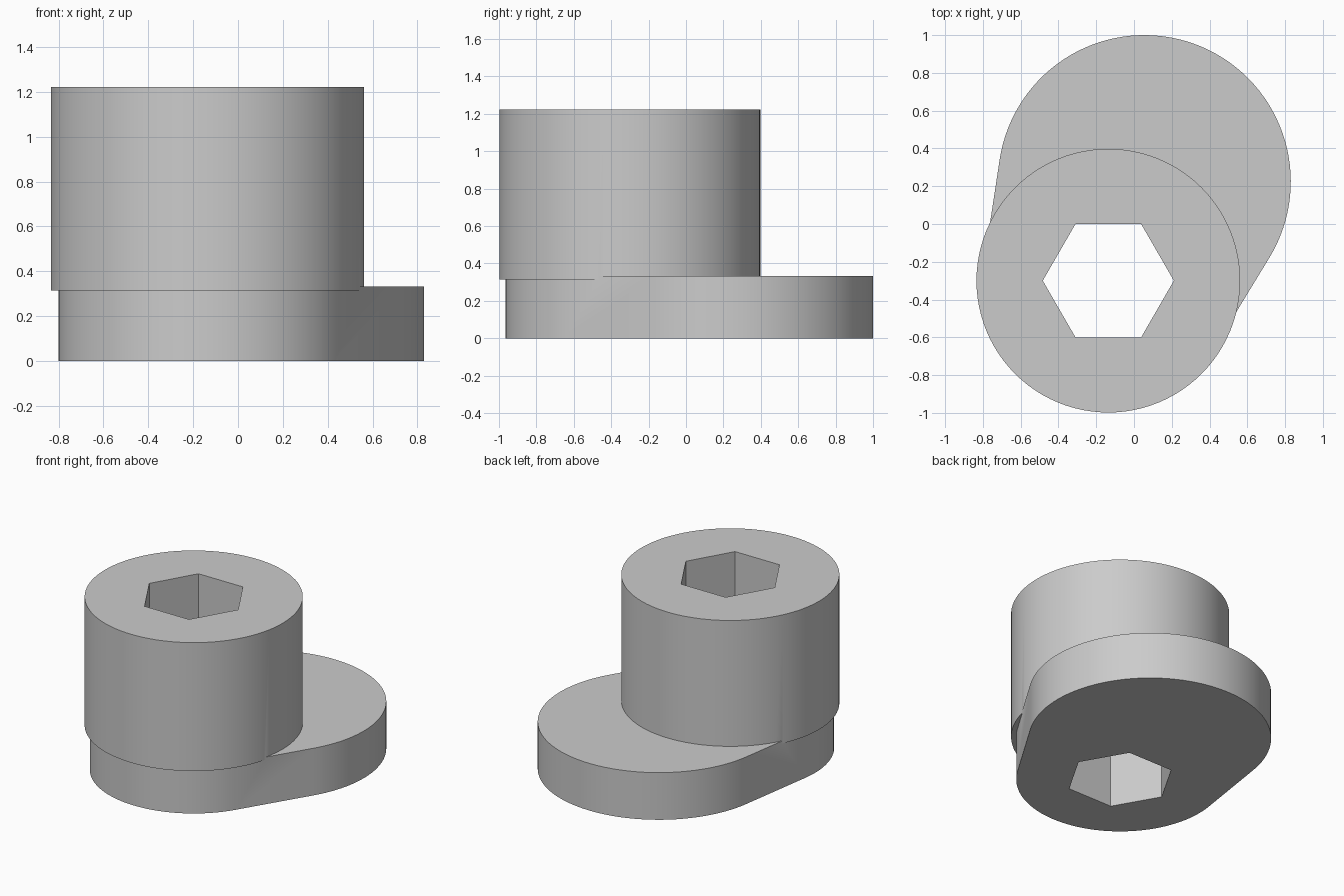
import bpy
import bmesh
from math import cos, sin, pi, asin, atan2
from mathutils import Vector

cube = bpy.data.objects.get("Cube")
if cube:
    bpy.data.objects.remove(cube, do_unlink=True)

BORE = Vector((-0.136, -0.30))   # axis of the boss and hex hole
LOBE = Vector((0.055, 0.225))    # centre of the large flange end
BOSS_R, SMALL_R, LOBE_R, HEX_R = 0.698, 0.665, 0.775, 0.347
BOSS_Z, BASE_TOP, TOP = 0.315, 0.333, 1.222

grey = bpy.data.materials.new("plain grey")
grey.use_nodes = True
colour = (0.6, 0.6, 0.6, 1)
grey.diffuse_color = colour
grey.node_tree.nodes["Principled BSDF"].inputs["Base Color"].default_value = colour


def arc(centre, radius, start, end, steps):
    angles = [start + (end - start) * i / steps for i in range(steps + 1)]
    return [centre + radius * Vector((cos(a), sin(a))) for a in angles]


def prism(name, outline, bottom, top):
    """Extrude a flat counterclockwise outline between two heights."""
    bm = bmesh.new()
    face = bm.faces.new([bm.verts.new((p.x, p.y, bottom)) for p in outline])
    ext = bmesh.ops.extrude_face_region(bm, geom=[face])["geom"]
    verts = [g for g in ext if isinstance(g, bmesh.types.BMVert)]
    bmesh.ops.translate(bm, verts=verts, vec=(0, 0, top - bottom))
    bmesh.ops.recalc_face_normals(bm, faces=bm.faces)
    mesh = bpy.data.meshes.new(name)
    bm.to_mesh(mesh)
    bm.free()
    mesh.materials.append(grey)
    obj = bpy.data.objects.new(name, mesh)
    bpy.context.collection.objects.link(obj)
    return obj


# Flange: two unequal round ends joined by tangent sides
axis = LOBE - BORE
heading = atan2(axis.y, axis.x)
lean = pi / 2 + asin((LOBE_R - SMALL_R) / axis.length)
outline = arc(LOBE, LOBE_R, heading - lean, heading + lean, 64)
outline += arc(BORE, SMALL_R, heading + lean, heading - lean + 2 * pi, 48)
body = prism("offset_bushing", outline, 0, BASE_TOP)

# Round boss, then the hexagonal through hole
boss = prism("boss", arc(BORE, BOSS_R, 0, 2 * pi, 96)[:-1], BOSS_Z, TOP)
hole = prism("hex_cutter", arc(BORE, HEX_R, 0, 2 * pi, 6)[:-1], -0.2, TOP + 0.2)

bpy.ops.object.select_all(action="DESELECT")
bpy.context.view_layer.objects.active = body
body.select_set(True)
for helper, operation in ((boss, "UNION"), (hole, "DIFFERENCE")):
    helper.hide_render = True
    mod = body.modifiers.new(helper.name, "BOOLEAN")
    mod.operation = operation
    mod.solver = "EXACT"
    mod.object = helper
    bpy.ops.object.modifier_apply(modifier=mod.name)
    bpy.data.objects.remove(helper, do_unlink=True)

bpy.ops.object.shade_smooth_by_angle(angle=pi / 6)
